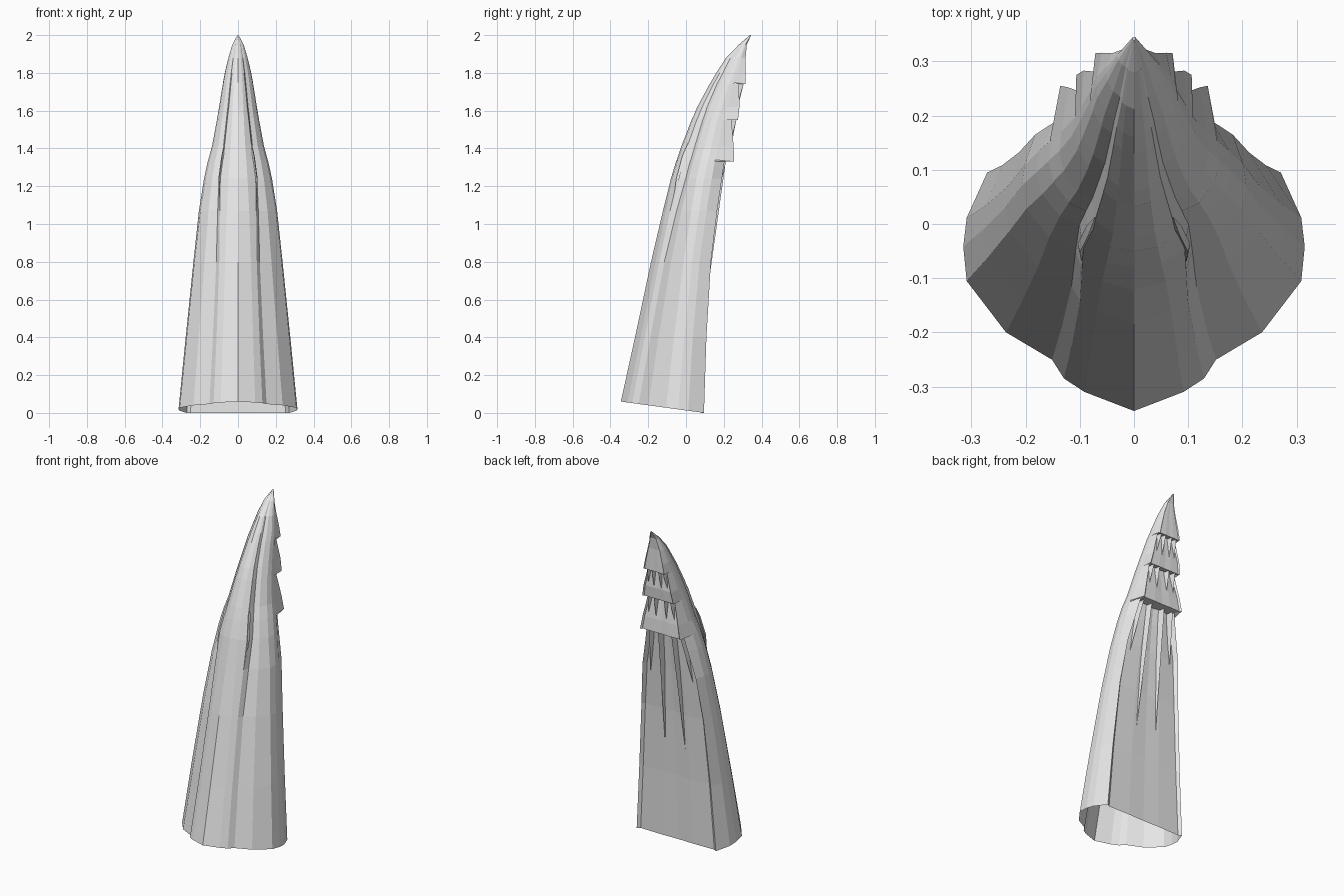
import bpy, bmesh
from mathutils import Vector

if "Cube" in bpy.data.objects:
    bpy.data.objects.remove(bpy.data.objects["Cube"], do_unlink=True)

# Single pale grey material
grey = bpy.data.materials.new("pale grey")
grey.use_nodes = True
grey.diffuse_color = (0.8, 0.8, 0.8, 1)
grey.node_tree.nodes["Principled BSDF"].inputs["Base Color"].default_value = (0.8, 0.8, 0.8, 1)


def finish(bm, name):
    bmesh.ops.recalc_face_normals(bm, faces=bm.faces)
    mesh = bpy.data.meshes.new(name)
    bm.to_mesh(mesh)
    bm.free()
    mesh.materials.append(grey)
    obj = bpy.data.objects.new(name, mesh)
    bpy.context.collection.objects.link(obj)
    return obj


# Half cross-sections as (width fraction, depth fraction), front to back corner
BASE = [(0, 0), (.29, .08), (.41, .136), (.48, .215), (.75, .33),
        (.98, .545), (1, .69), (.98, .81)]
UPPER = [(0, 0), (.28, .03), (.52, .13), (.56, .29), (.76, .35),
         (.94, .5), (1, .65), (.97, .8)]

# Stations: z, half width, front y, back y, lip, corner fraction, recess, blend
STATIONS = [
    (0.00, .315, -.345, .095, 0, .86, .012, 0),
    (0.40, .277, -.270, .108, 0, .88, .014, 0),
    (0.80, .236, -.185, .132, 0, .90, .018, .1),
    (1.07, .207, -.122, .165, 0, .88, .028, .5),
    (1.24, .180, -.080, .190, 0, .80, .036, 1),
    (1.34, .158, -.050, .205, 0, .78, .040, 1),
    (1.33, .160, -.052, .205, .05, .85, .010, 1),
    (1.41, .138, -.025, .220, .032, .88, .010, 1),
    (1.56, .110, .033, .240, 0, .80, .015, .9),
    (1.55, .112, .030, .240, .035, .95, .008, .9),
    (1.62, .100, .060, .255, .028, .93, .008, .7),
    (1.75, .079, .130, .280, 0, .78, .012, .5),
    (1.74, .081, .125, .280, .035, .88, .006, .5),
    (1.80, .070, .160, .300, .016, .85, .006, .4),
    (1.88, .051, .212, .310, .005, .80, .004, .3),
    (1.95, .030, .280, .322, 0, .70, .002, .2),
    (2.00, .003, .338, .345, 0, .70, 0, 0),
]


def ring(z, w, front, back, lip, corner, recess, blend):
    half = []
    for (ax, ay), (bx, by) in zip(BASE, UPPER):
        x, t = ax + (bx - ax) * blend, ay + (by - ay) * blend
        tilt = .06 * (1 - t) if z == 0 else 0
        half.append(Vector((x * w, front + t * (back - front), z + tilt)))
    c, y = corner * w, back + lip
    half += [Vector((c, y, z)), Vector((c * .93, y - recess, z)),
             Vector((c * .4, y - recess * .8, z)), Vector((0, y - recess, z))]
    return half + [Vector((-p.x, p.y, p.z)) for p in reversed(half[1:-1])]


# Hollow tapering shell with three overlapping back tiers, open at the foot
bm = bmesh.new()
rings = [[bm.verts.new(p) for p in ring(*s)] for s in STATIONS]
for low, high in zip(rings, rings[1:]):
    n = len(low)
    for i in range(n):
        j = (i + 1) % n
        bm.faces.new((low[i], low[j], high[j], high[i]))
bm.faces.new(rings[-1])
finish(bm, "horn_shell")


# Slim wedge-shaped fins hanging beneath the back tiers
def fin(name, foot, head, height, width):
    for side, label in ((1, "left"), (-1, "right")):
        a, b = Vector(foot), Vector(head)
        mid = a.lerp(b, .6)
        bm = bmesh.new()
        tip = bm.verts.new((side * a.x, a.y, a.z))
        rows = []
        for p, k in ((mid, .6), (b, 1)):
            rows.append([bm.verts.new((side * p.x + dx * width * k, p.y + dy * height * k, p.z))
                         for dx, dy in ((-1, -.15), (0, 1), (1, -.15))])
        for i in range(3):
            j = (i + 1) % 3
            bm.faces.new((tip, rows[0][i], rows[0][j]))
            bm.faces.new((rows[0][i], rows[0][j], rows[1][j], rows[1][i]))
        bm.faces.new(rows[1])
        finish(bm, f"{name}_{label}")


fin("long_fin", (.07, .101, .55), (.045, .166, 1.335), .045, .012)
fin("outer_fin", (.145, .137, 1.02), (.105, .168, 1.335), .045, .010)
fin("middle_tier_fin", (.036, .237, 1.40), (.034, .232, 1.553), .035, .009)
fin("middle_tier_edge_fin", (.088, .237, 1.43), (.076, .232, 1.553), .035, .008)
fin("upper_tier_fin", (.026, .272, 1.61), (.022, .274, 1.745), .032, .007)
fin("upper_tier_edge_fin", (.066, .272, 1.63), (.052, .274, 1.745), .032, .006)


# Raised crease along each front shoulder where the upper sheath begins
def shoulder_ridge(name, points, thick):
    for side, label in ((1, "left"), (-1, "right")):
        bm = bmesh.new()
        strip = []
        for x, y, z, k in points:
            strip.append([bm.verts.new((side * (x + dx * thick * k), y + dy * thick * k, z))
                          for dx, dy in ((-1, .6), (.5, -1), (1, 1))])
        for a, b in zip(strip, strip[1:]):
            for i in range(3):
                j = (i + 1) % 3
                bm.faces.new((a[i], a[j], b[j], b[i]))
        finish(bm, f"{name}_{label}")


shoulder_ridge("shoulder_ridge", [(.096, -.073, 1.07, .1), (.096, -.044, 1.24, 1),
                                  (.080, -.012, 1.36, 1), (.072, .012, 1.43, .1)], .008)
